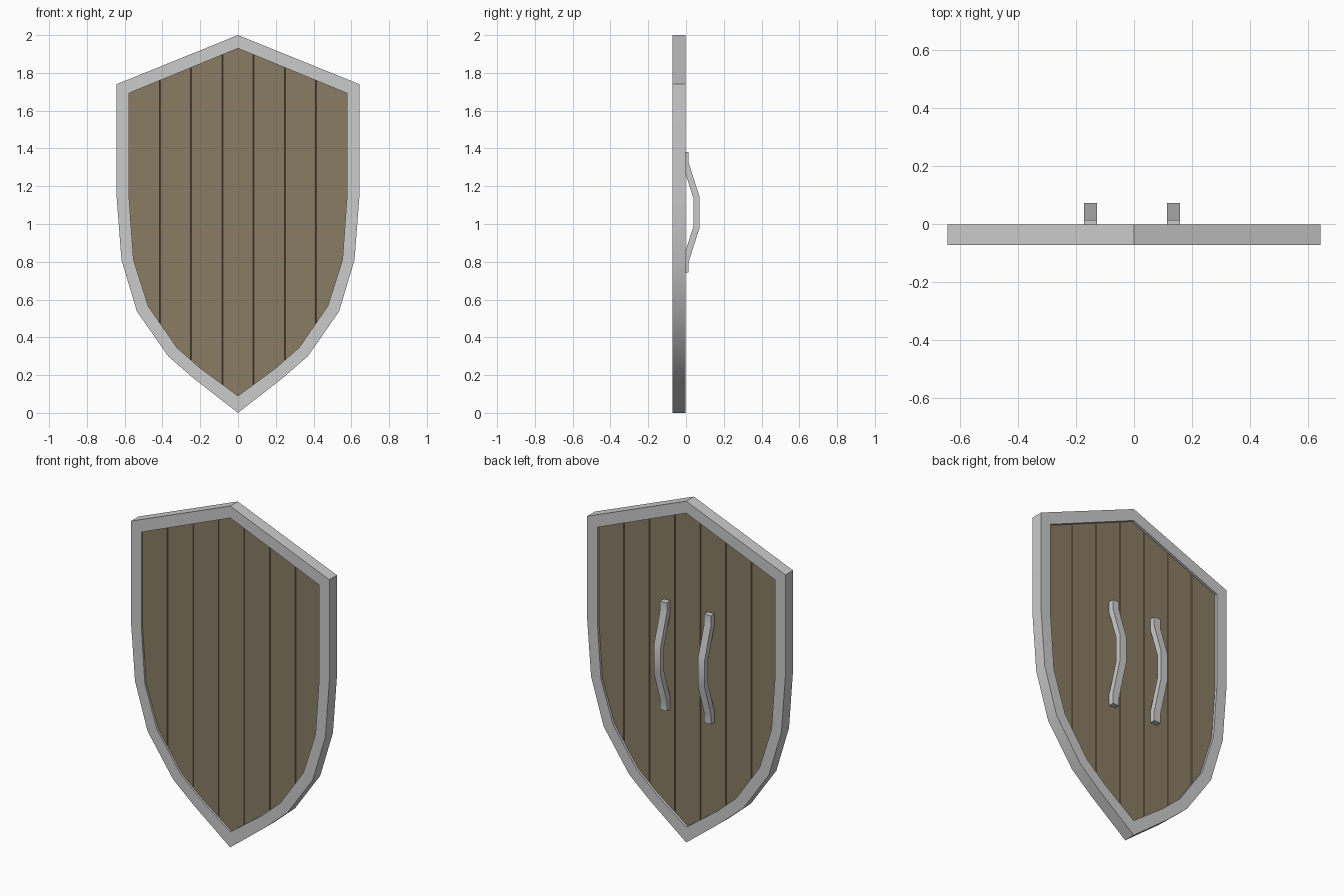
import bpy, bmesh, math
from mathutils import Vector

if "Cube" in bpy.data.objects:
    bpy.data.objects.remove(bpy.data.objects["Cube"])

# Right half of the outlines (x, z), from the top apex to the bottom tip
OUTER = [(0, 2.0), (0.643, 1.74), (0.643, 1.15), (0.617, 0.81), (0.535, 0.537),
         (0.37, 0.30), (0.235, 0.183), (0, 0.0)]
INNER = [(0, 1.93), (0.576, 1.693), (0.576, 1.13), (0.553, 0.81), (0.475, 0.565),
         (0.323, 0.345), (0.2, 0.237), (0, 0.09)]
FRONT, BACK = -0.0725, -0.002
WOOD_FRONT, WOOD_BACK = -0.06, -0.017


def mirrored(half):
    return half + [(-x, z) for x, z in half[-2:0:-1]]


def finish(name, bm, material=None, smooth=False):
    bmesh.ops.recalc_face_normals(bm, faces=bm.faces)
    mesh = bpy.data.meshes.new(name)
    bm.to_mesh(mesh)
    bm.free()
    obj = bpy.data.objects.new(name, mesh)
    bpy.context.collection.objects.link(obj)
    if material:
        mesh.materials.append(material)
    if smooth:
        bpy.ops.object.select_all(action='DESELECT')
        obj.select_set(True)
        bpy.context.view_layer.objects.active = obj
        bpy.ops.object.shade_smooth_by_angle(angle=math.radians(30))
    return obj


def extrude(bm, vec):
    geo = bmesh.ops.extrude_face_region(bm, geom=bm.faces[:])
    verts = [g for g in geo['geom'] if isinstance(g, bmesh.types.BMVert)]
    bmesh.ops.translate(bm, verts=verts, vec=vec)


# Metal rim: closed ring between the two outlines
bm = bmesh.new()
loops = [[bm.verts.new((x, y, z)) for x, z in mirrored(line)]
         for line, y in ((OUTER, FRONT), (OUTER, BACK), (INNER, BACK), (INNER, FRONT))]
n = len(loops[0])
for k in range(4):
    a, b = loops[k], loops[(k + 1) % 4]
    for i in range(n):
        j = (i + 1) % n
        bm.faces.new((a[i], a[j], b[j], b[i]))
finish("rim", bm, smooth=True)

# Wooden panel: slightly tucked into the rim, cut into seven planks by V grooves
wood = bpy.data.materials.new("wood")
wood.diffuse_color = (0.25, 0.2, 0.125, 1)
wood.use_nodes = True
wood.node_tree.nodes["Principled BSDF"].inputs["Base Color"].default_value = wood.diffuse_color
tucked = [Vector(i).lerp(Vector(o), 0.1) for i, o in zip(INNER, OUTER)]
bm = bmesh.new()
bm.faces.new([bm.verts.new((x, WOOD_FRONT, z)) for x, z in mirrored([tuple(p) for p in tucked])])
grooves = [(k - 2.5) * 0.1655 for k in range(6)]
for g in grooves:
    for dx in (-0.003, 0, 0.003):
        bmesh.ops.bisect_plane(bm, geom=bm.verts[:] + bm.edges[:] + bm.faces[:],
                               plane_co=(g + dx, 0, 0), plane_no=(1, 0, 0))
extrude(bm, (0, WOOD_BACK - WOOD_FRONT, 0))
middle = (WOOD_FRONT + WOOD_BACK) / 2
for v in bm.verts:
    if any(abs(v.co.x - g) < 0.0005 for g in grooves):
        v.co.y += 0.006 if v.co.y < middle else -0.006
finish("wood_panel", bm, wood)

# Two bent metal grips on the back, profile (y, z) extruded sideways
out_side = [(0.014, 1.38), (0.014, 1.325), (0.0725, 1.142)]
in_side = [(-0.019, 1.38), (-0.019, 1.317), (0.04, 1.135)]
MID_Z = 1.062


def flip(points):
    return [(y, 2 * MID_Z - z) for y, z in reversed(points)]


for name, x in (("left_grip", -0.172), ("right_grip", 0.114)):
    bm = bmesh.new()
    front = out_side + flip(out_side)
    rear = in_side + flip(in_side)
    a = [bm.verts.new((x, y, z)) for y, z in front]
    b = [bm.verts.new((x, y, z)) for y, z in rear]
    for i in range(len(a) - 1):
        bm.faces.new((a[i], a[i + 1], b[i + 1], b[i]))
    extrude(bm, (0.044, 0, 0))
    finish(name, bm, smooth=True)
